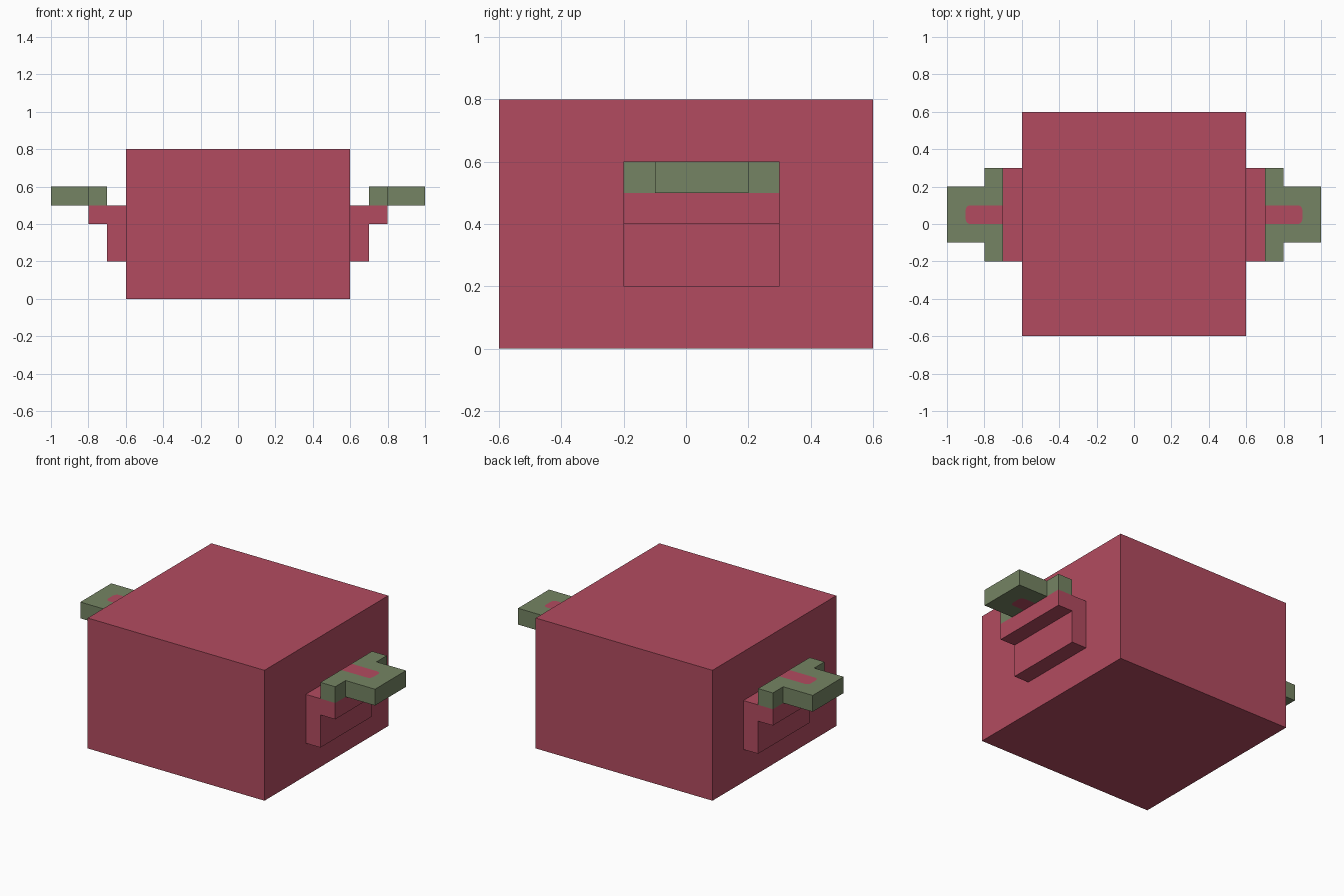
import bpy, bmesh, math
from mathutils import Vector

if "Cube" in bpy.data.objects:
    bpy.data.objects.remove(bpy.data.objects["Cube"])


def material(name, rgb):
    m = bpy.data.materials.new(name)
    m.diffuse_color = (*rgb, 1)
    m.use_nodes = True
    m.node_tree.nodes["Principled BSDF"].inputs["Base Color"].default_value = m.diffuse_color
    return m


red = material("dusty red", (0.448, 0.071, 0.117))
green = material("moss green", (0.178, 0.231, 0.125))


def extrude(name, profile, direction, mat, mirrored=True):
    """Extrude a flat closed profile along a vector, optionally mirrored across x."""
    bm = bmesh.new()
    face = bm.faces.new([bm.verts.new(p) for p in profile])
    top = bmesh.ops.extrude_face_region(bm, geom=[face], use_keep_orig=True)["geom"]
    verts = [g for g in top if isinstance(g, bmesh.types.BMVert)]
    bmesh.ops.translate(bm, verts=verts, vec=Vector(direction))
    bmesh.ops.recalc_face_normals(bm, faces=bm.faces)
    mesh = bpy.data.meshes.new(name)
    bm.to_mesh(mesh)
    bm.free()
    mesh.materials.append(mat)
    ob = bpy.data.objects.new(name, mesh)
    bpy.context.collection.objects.link(ob)
    if mirrored:
        ob.modifiers.new("Mirror", 'MIRROR').use_mirror_merge = False
    return ob


# Main block
extrude("body", [(-.6, -.6, 0), (.6, -.6, 0), (.6, .6, 0), (-.6, .6, 0)],
        (0, 0, .8), red, mirrored=False)

# Stepped brackets on both sides
bracket = [(.6, .2), (.7, .2), (.7, .4), (.8, .4), (.8, .5), (.6, .5)]
extrude("side_bracket", [(x, -.2, z) for x, z in bracket], (0, .5, 0), red)

# Rounded slot outline shared by the plate cut-out and its red inlay
r = .025
slot = [(.7, 0)]
for cy, start in ((r, -90), (.1 - r, 0)):
    for i in range(5):
        a = math.radians(start + i * 22.5)
        slot.append((.9 - r + r * math.cos(a), cy + r * math.sin(a)))
slot.append((.7, .1))

# T-shaped handle plates with flush inlays
plate = [(.7, -.2), (.8, -.2), (.8, -.1), (1, -.1), (1, .2), (.8, .2),
         (.8, .3), (.7, .3)] + slot[::-1]
extrude("handle_plate", [(x, y, .5) for x, y in plate], (0, 0, .1), green)
extrude("handle_inlay", [(x, y, .5) for x, y in slot], (0, 0, .1), red)
